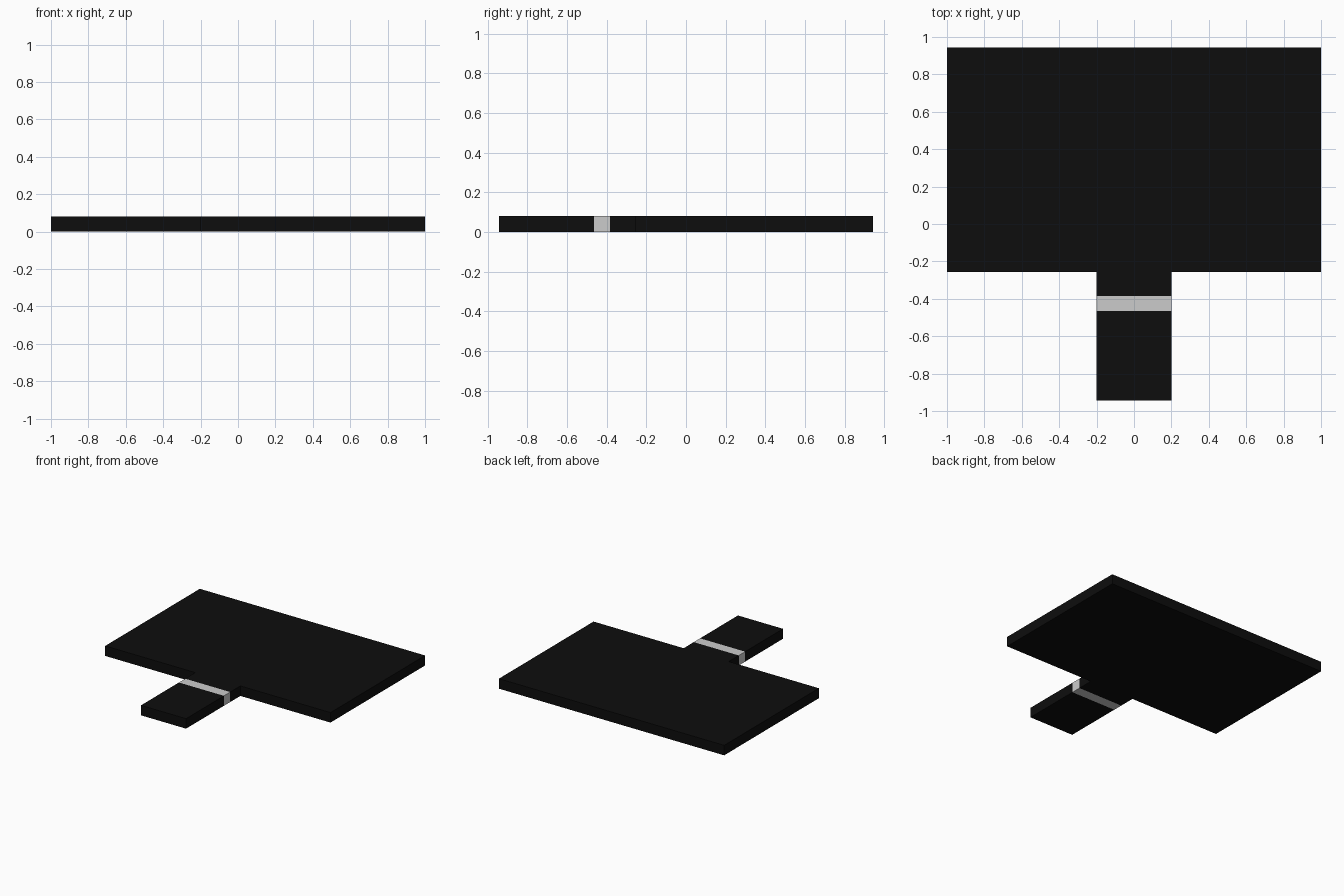
import bpy

if "Cube" in bpy.data.objects:
    bpy.data.objects.remove(bpy.data.objects["Cube"])

THICKNESS = 0.08


def material(name, value):
    mat = bpy.data.materials.new(name)
    mat.diffuse_color = (value, value, value, 1)
    mat.use_nodes = True
    mat.node_tree.nodes["Principled BSDF"].inputs["Base Color"].default_value = mat.diffuse_color
    return mat


def slab(name, half_width, y0, y1, mat):
    """Flat box standing on z = 0 and centred on x = 0."""
    bpy.ops.mesh.primitive_cube_add(size=1, location=(0, (y0 + y1) / 2, THICKNESS / 2))
    obj = bpy.context.object
    obj.name = name
    obj.scale = (2 * half_width, y1 - y0, THICKNESS)
    bpy.ops.object.transform_apply(location=False, rotation=False, scale=True)
    obj.data.materials.append(mat)


black = material("black", 0.004)
grey = material("light grey", 0.6)

# Wide panel
slab("panel", 1.0, -0.256, 0.944, black)
# Neck, pale band and grip
slab("neck", 0.2, -0.384, -0.256, black)
slab("band", 0.2, -0.464, -0.384, grey)
slab("grip", 0.2, -0.944, -0.464, black)
